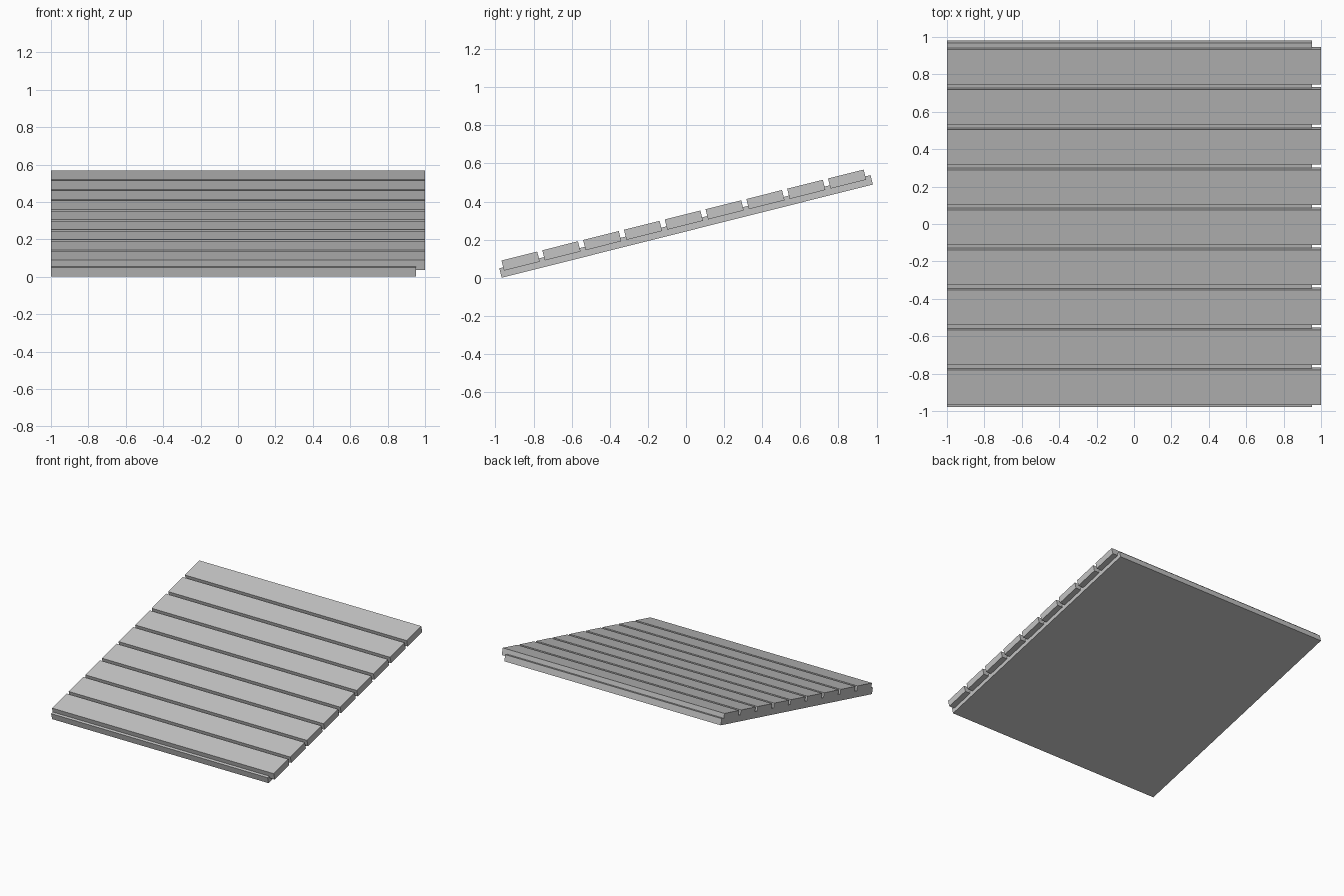
import bpy
import math
from mathutils import Matrix

default = bpy.data.objects.get("Cube")
if default:
    bpy.data.objects.remove(default, do_unlink=True)

# Overall slope: local y runs up the slope, local z is its normal
SLOPE = Matrix.Translation((0, -0.967, 0)) @ Matrix.Rotation(math.radians(14.1), 4, "X")
PLANKS, PITCH, WIDTH = 9, 0.2208, 0.193

grey = bpy.data.materials.new("grey")
grey.use_nodes = True
colour = (0.55, 0.55, 0.55, 1)
grey.diffuse_color = colour
grey.node_tree.nodes["Principled BSDF"].inputs["Base Color"].default_value = colour


def sloped_box(name, x, y, z):
    """Box given by its (low, high) limits along the slope's own axes."""
    bpy.ops.mesh.primitive_cube_add(size=1)
    box = bpy.context.object
    box.name = name
    limits = (x, y, z)
    centre = [(low + high) / 2 for low, high in limits]
    size = [high - low for low, high in limits]
    box.data.transform(Matrix.Translation(centre) @ Matrix.Diagonal((*size, 1)))
    box.matrix_world = SLOPE
    box.data.materials.append(grey)


# Backing board, stopping short of the plank ends on one side
sloped_box("backing_board", (-1, 0.953), (0, 2.008), (0, 0.051))

# Planks partly sunk into the board, with narrow gaps between them
for i in range(PLANKS):
    start = 0.021 + i * PITCH
    sloped_box(f"plank_{i + 1}", (-1, 1), (start, start + WIDTH), (0.033, 0.088))
